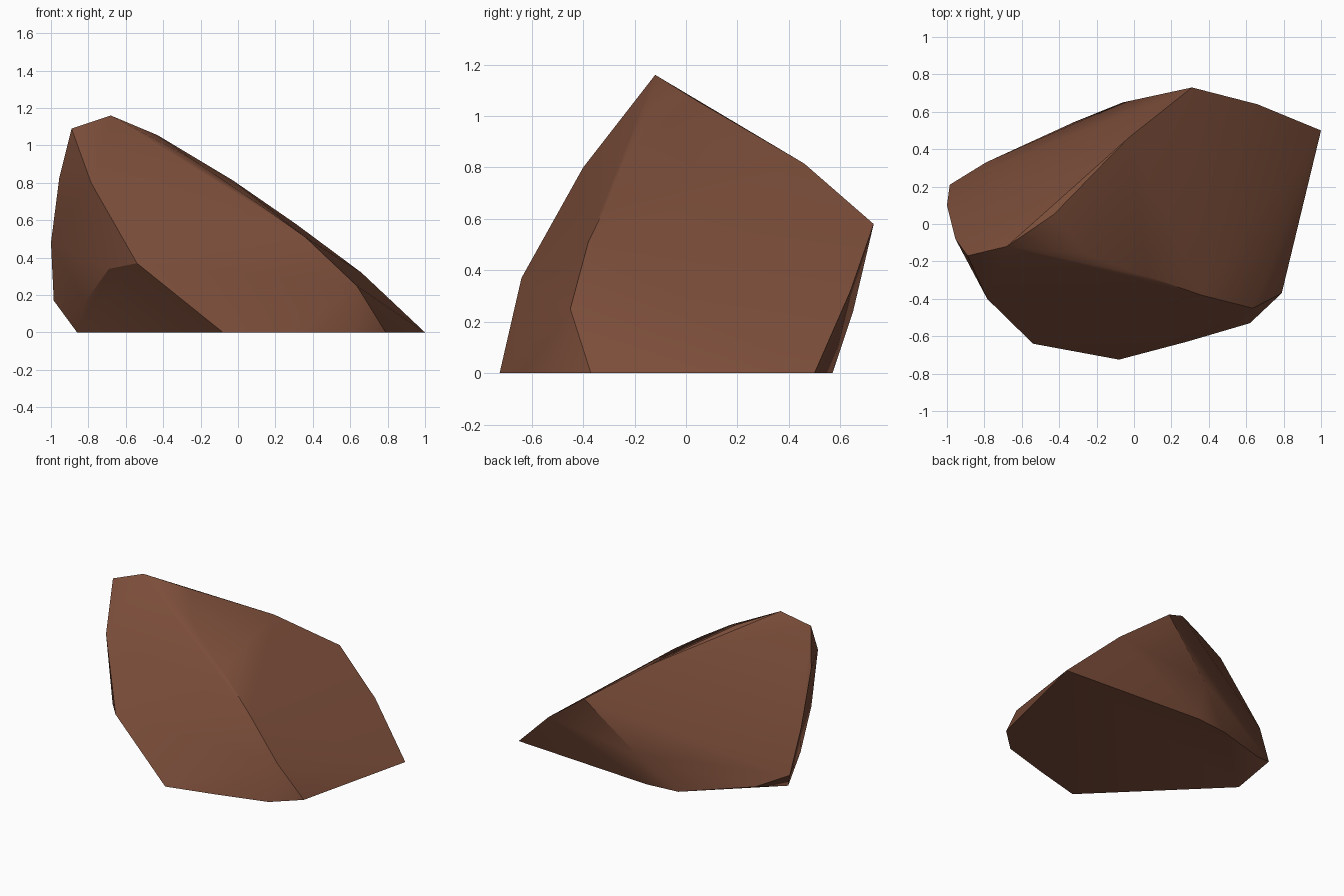
import bpy, bmesh, math

if "Cube" in bpy.data.objects:
    bpy.data.objects.remove(bpy.data.objects["Cube"])

# Ridge lines of the boulder, each a short run of corner points
ridges = {
    "peak": [(-0.68, -0.12, 1.16), (-0.89, -0.17, 1.09)],
    "front_ridge": [(-0.25, -0.165, 0.93), (0.07, -0.28, 0.715), (0.36, -0.38, 0.51),
                    (0.635, -0.45, 0.25), (0.79, -0.37, 0)],
    "back_ridge": [(-0.43, 0.05, 1.055), (-0.03, 0.46, 0.815), (0.31, 0.73, 0.58)],
    "right_edge": [(0.66, 0.64, 0.32), (1.0, 0.50, 0)],
    "left_edge": [(-0.955, -0.08, 0.83), (-1.0, 0.10, 0.48), (-0.985, 0.21, 0.17)],
    "front_left_edge": [(-0.785, -0.40, 0.80), (-0.54, -0.64, 0.37)],
    "undercut": [(-0.69, -0.46, 0.34), (-0.82, -0.15, 0.16), (-0.86, 0.05, 0)],
    "base_front": [(-0.08, -0.725, 0), (0.28, -0.63, 0), (0.62, -0.53, 0)],
    "base_back": [(-0.06, 0.65, 0.24), (-0.08, 0.57, 0), (-0.32, 0.545, 0),
                  (-0.79, 0.33, 0.08)],
}

# Stretch a skin over the ridges
bm = bmesh.new()
for points in ridges.values():
    for p in points:
        bm.verts.new(p)
bmesh.ops.convex_hull(bm, input=bm.verts[:])
bmesh.ops.delete(bm, geom=[v for v in bm.verts if not v.link_faces], context='VERTS')
bmesh.ops.recalc_face_normals(bm, faces=bm.faces[:])

mesh = bpy.data.meshes.new("boulder")
bm.to_mesh(mesh)
bm.free()
boulder = bpy.data.objects.new("boulder", mesh)
bpy.context.collection.objects.link(boulder)

# Brown stone
stone = bpy.data.materials.new("brown_stone")
stone.diffuse_color = (0.2, 0.075, 0.042, 1)
stone.use_nodes = True
stone.node_tree.nodes["Principled BSDF"].inputs["Base Color"].default_value = stone.diffuse_color
mesh.materials.append(stone)

# Soft facets, sharp ridges
bpy.context.view_layer.objects.active = boulder
boulder.select_set(True)
bpy.ops.object.shade_smooth_by_angle(angle=math.radians(30))
